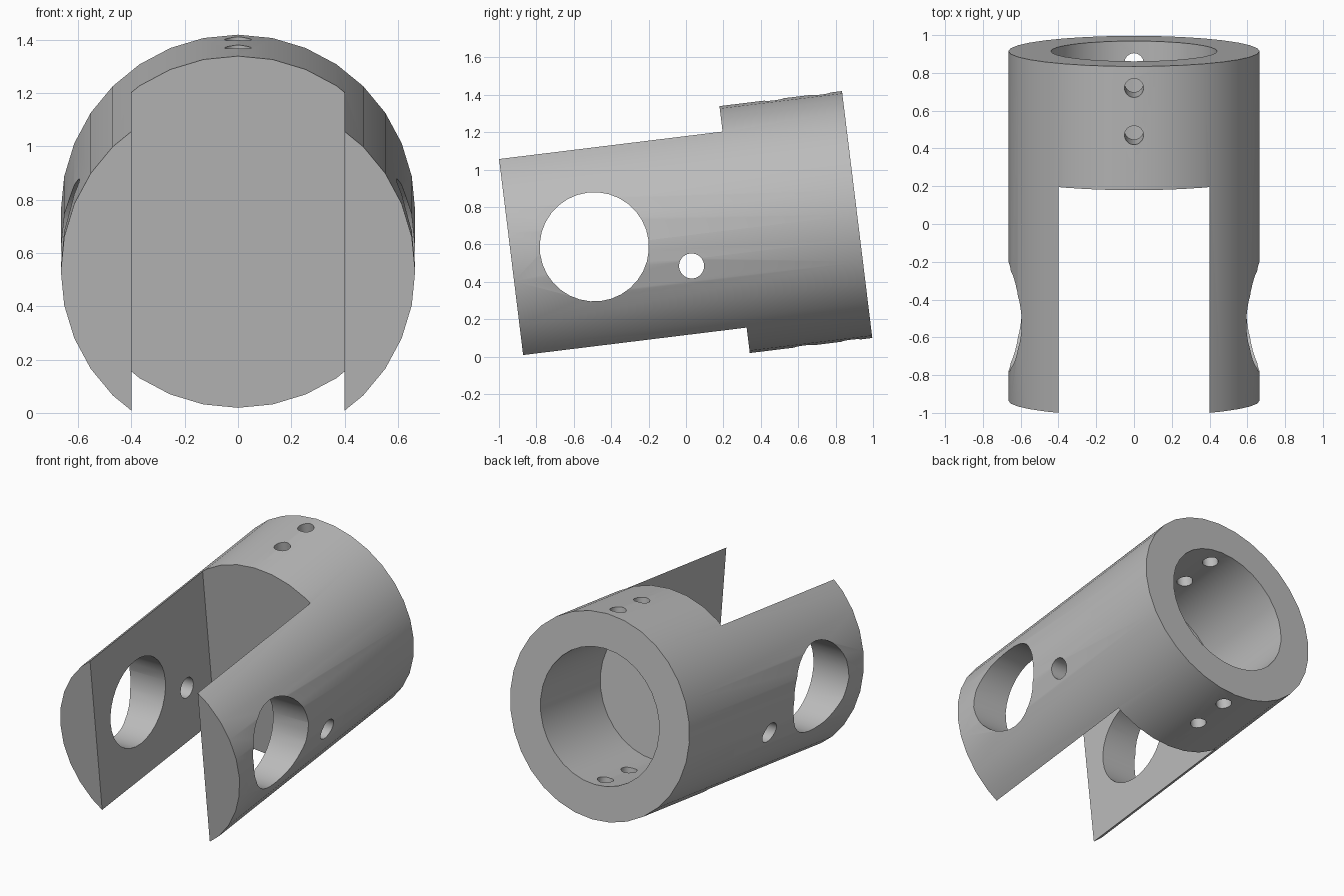
import bpy, bmesh, math
from mathutils import Matrix

if "Cube" in bpy.data.objects:
    bpy.data.objects.remove(bpy.data.objects["Cube"], do_unlink=True)

LENGTH, RADIUS, TILT = 1.864, 0.665, math.radians(7)
BACK, FRONT = LENGTH / 2, -LENGTH / 2
PLACE = Matrix.Translation((0, -0.01, 0.646)) @ Matrix.Rotation(TILT, 4, 'X')
AIM = {'X': Matrix.Rotation(math.pi / 2, 4, 'Y'),
       'Y': Matrix.Rotation(math.pi / 2, 4, 'X'),
       'Z': Matrix.Identity(4)}

grey = bpy.data.materials.new("satin grey")
grey.use_nodes = True
colour = (0.5, 0.5, 0.5, 1)
grey.diffuse_color = colour
grey.node_tree.nodes["Principled BSDF"].inputs["Base Color"].default_value = colour


def make_object(name, bm):
    mesh = bpy.data.meshes.new(name)
    bm.to_mesh(mesh)
    bm.free()
    mesh.materials.append(grey)
    ob = bpy.data.objects.new(name, mesh)
    ob.matrix_world = PLACE
    bpy.context.collection.objects.link(ob)
    return ob


def cylinder(name, radius, length, axis, centre, sides=32):
    bm = bmesh.new()
    bmesh.ops.create_cone(bm, cap_ends=True, segments=sides, radius1=radius,
                          radius2=radius, depth=length,
                          matrix=Matrix.Translation(centre) @ AIM[axis])
    return make_object(name, bm)


def box(name, size, centre):
    bm = bmesh.new()
    bmesh.ops.create_cube(bm, size=1, matrix=Matrix.Translation(centre)
                          @ Matrix.Diagonal((*size, 1)))
    return make_object(name, bm)


# Solid round body along its tilted axis
body = cylinder("clevis_body", RADIUS, LENGTH, 'Y', (0, 0, 0))

# Fork slot, blind socket, pivot holes and set screw holes
slot_end = BACK - 0.66
cutters = [
    box("slot_cutter", (0.8, 2, 2), (0, slot_end - 1, 0)),
    cylinder("socket_cutter", 0.44, 1.28, 'Y', (0, BACK, 0)),
    cylinder("pivot_hole_cutter", 0.292, 2, 'X', (0, FRONT + 0.448, 0)),
    cylinder("pin_hole_cutter", 0.067, 2, 'X', (0, FRONT + 0.952, -0.165)),
]
for depth in (0.115, 0.367):
    cutters.append(cylinder("screw_hole_cutter", 0.05, 2, 'Z', (0, BACK - depth, 0)))

bpy.context.view_layer.objects.active = body
body.select_set(True)
for cutter in cutters:
    mod = body.modifiers.new(cutter.name, 'BOOLEAN')
    mod.operation = 'DIFFERENCE'
    mod.solver = 'EXACT'
    mod.object = cutter
    bpy.ops.object.modifier_apply(modifier=mod.name)
for cutter in cutters:
    bpy.data.objects.remove(cutter, do_unlink=True)

# Smooth round walls with crisp edges
bpy.ops.object.shade_smooth_by_angle(angle=math.radians(30))
